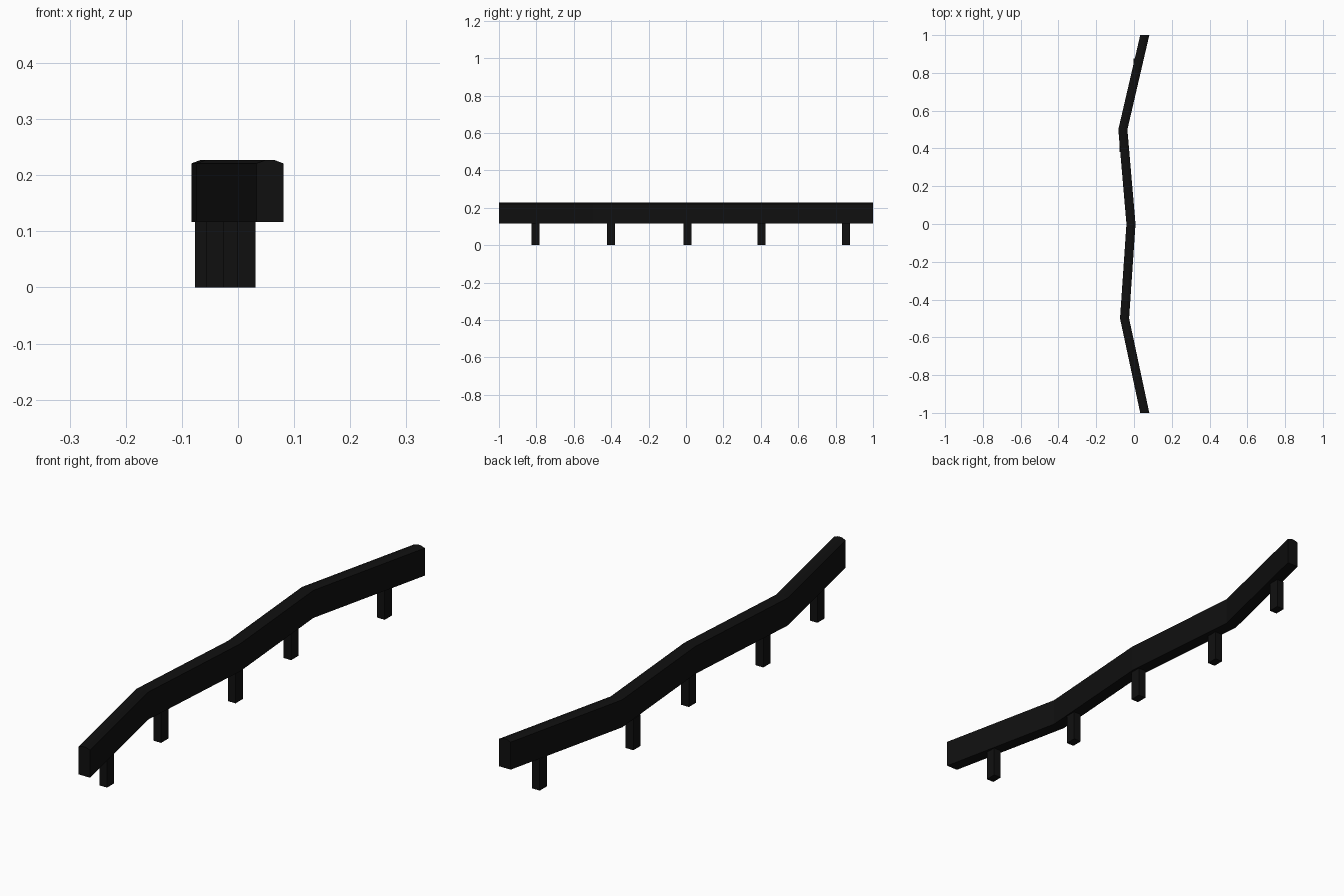
import bpy, bmesh

if "Cube" in bpy.data.objects:
    bpy.data.objects.remove(bpy.data.objects["Cube"])

black = bpy.data.materials.new("black metal")
black.diffuse_color = (0.005, 0.005, 0.005, 1)
black.use_nodes = True
black.node_tree.nodes["Principled BSDF"].inputs["Base Color"].default_value = black.diffuse_color


def finish(name, bm):
    bmesh.ops.recalc_face_normals(bm, faces=bm.faces)
    mesh = bpy.data.meshes.new(name)
    bm.to_mesh(mesh)
    bm.free()
    mesh.materials.append(black)
    obj = bpy.data.objects.new(name, mesh)
    bpy.context.collection.objects.link(obj)
    return obj


# Rail: chamfered profile swept along a zigzag path
profile = [(-0.024, 0.117), (0.024, 0.117), (0.024, 0.221),
           (0.008, 0.227), (-0.008, 0.227), (-0.024, 0.221)]
path = [(0.057, -1), (-0.05, -0.5), (-0.016, 0), (-0.059, 0.5), (0.057, 1)]
bm = bmesh.new()
rings = [[bm.verts.new((px + x, py, z)) for x, z in profile] for px, py in path]
n = len(profile)
for a, b in zip(rings, rings[1:]):
    for i in range(n):
        j = (i + 1) % n
        bm.faces.new((a[i], a[j], b[j], b[i]))
bm.faces.new(rings[0])
bm.faces.new(rings[-1])
finish("rail", bm)

# Posts under the rail
POST_X, POST_Y, POST_H = 0.032, 0.043, 0.118
posts = [(0.015, -0.805), (-0.041, -0.402), (-0.016, 0.007),
         (-0.061, 0.403), (0.014, 0.855)]
for k, (x, y) in enumerate(posts):
    bm = bmesh.new()
    bmesh.ops.create_cube(bm, size=1)
    for v in bm.verts:
        v.co = (x + v.co.x * POST_X, y + v.co.y * POST_Y, (v.co.z + 0.5) * POST_H)
    finish(f"post_{k + 1}", bm)
